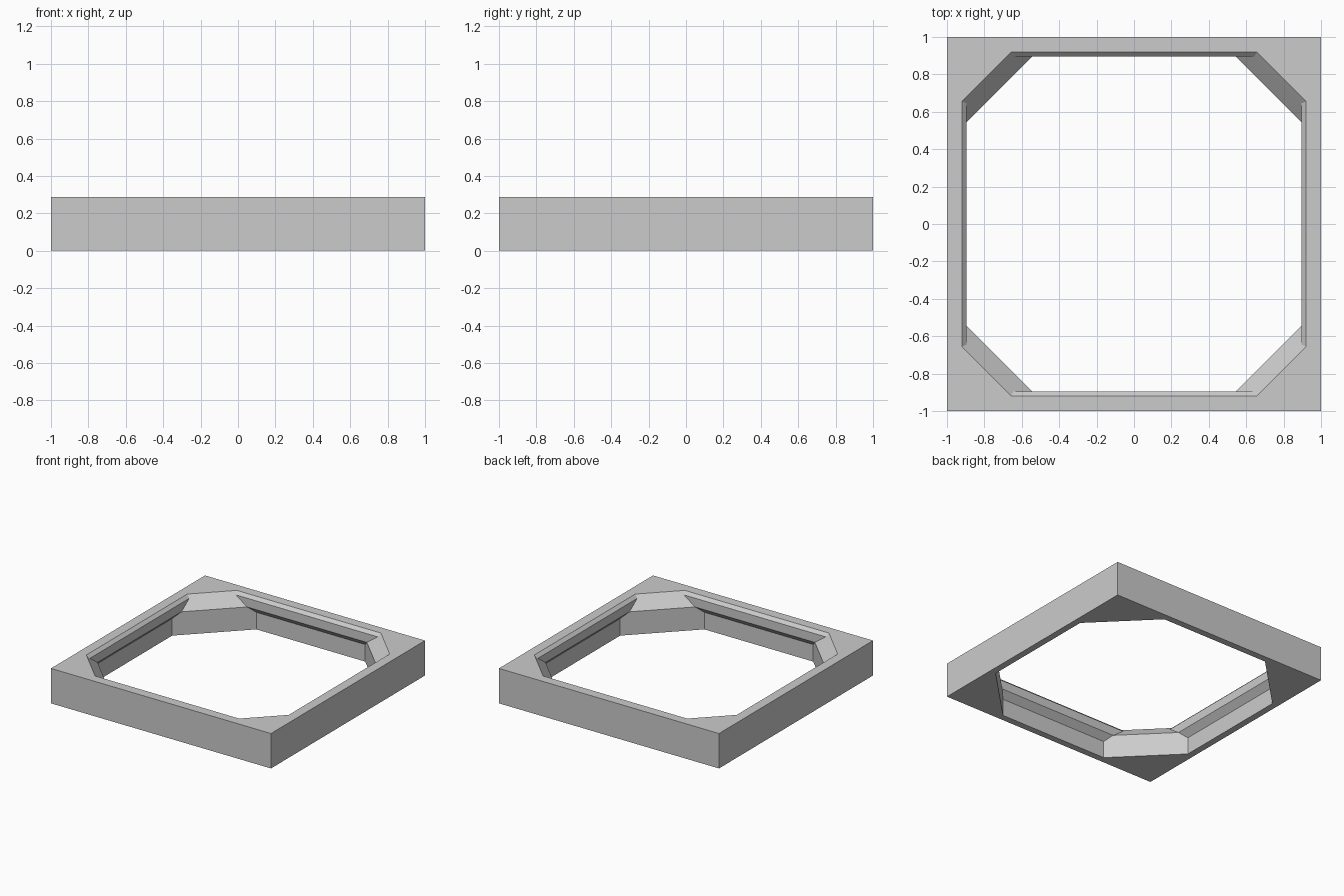
import bpy, bmesh
from mathutils import Matrix, Vector

cube = bpy.data.objects.get("Cube")
if cube:
    bpy.data.objects.remove(cube, do_unlink=True)

HEIGHT = 0.287
# Inner opening, bottom to top: height, half width, corner cut (x + y along the diagonal side)
LEVELS = [
    (0.0, 0.945, 1.44),
    (0.14, 0.945, 1.44),
    (0.19, 0.895, 1.44),
    (0.262, 0.895, 1.54),
    (HEIGHT, 0.92, 1.575),
]


def ring(bm, points, z):
    """Repeat one corner's points around the four quarters."""
    return [bm.verts.new(Matrix.Rotation(k * 1.5707963, 3, "Z") @ Vector((x, y, z)))
            for k in range(4) for x, y in points]


def loft(bm, lower, upper):
    n = len(lower)
    for i in range(n):
        j = (i + 1) % n
        bm.faces.new((lower[i], lower[j], upper[j], upper[i]))


def cap(bm, square, octagon):
    """Fill between the outer square and the inner octagon."""
    for k in range(4):
        n = (k + 1) % 4
        bm.faces.new((square[k], octagon[2 * k + 1], octagon[2 * k]))
        bm.faces.new((square[k], square[n], octagon[2 * n], octagon[2 * k + 1]))


# Square frame with a stepped, corner-braced opening
bm = bmesh.new()
outer = [ring(bm, [(1, 1)], z) for z in (0, HEIGHT)]
inner = [ring(bm, [(h, c - h), (c - h, h)], z) for z, h, c in LEVELS]
loft(bm, *outer)
for lower, upper in zip(inner, inner[1:]):
    loft(bm, lower, upper)
cap(bm, outer[0], inner[0])
cap(bm, outer[1], inner[-1])
bmesh.ops.recalc_face_normals(bm, faces=bm.faces)

mesh = bpy.data.meshes.new("base_frame")
bm.to_mesh(mesh)
bm.free()
frame = bpy.data.objects.new("base_frame", mesh)
bpy.context.collection.objects.link(frame)

# Plain grey
grey = bpy.data.materials.new("light_grey")
grey.use_nodes = True
colour = (0.6, 0.6, 0.6, 1)
grey.diffuse_color = colour
grey.node_tree.nodes["Principled BSDF"].inputs["Base Color"].default_value = colour
mesh.materials.append(grey)
